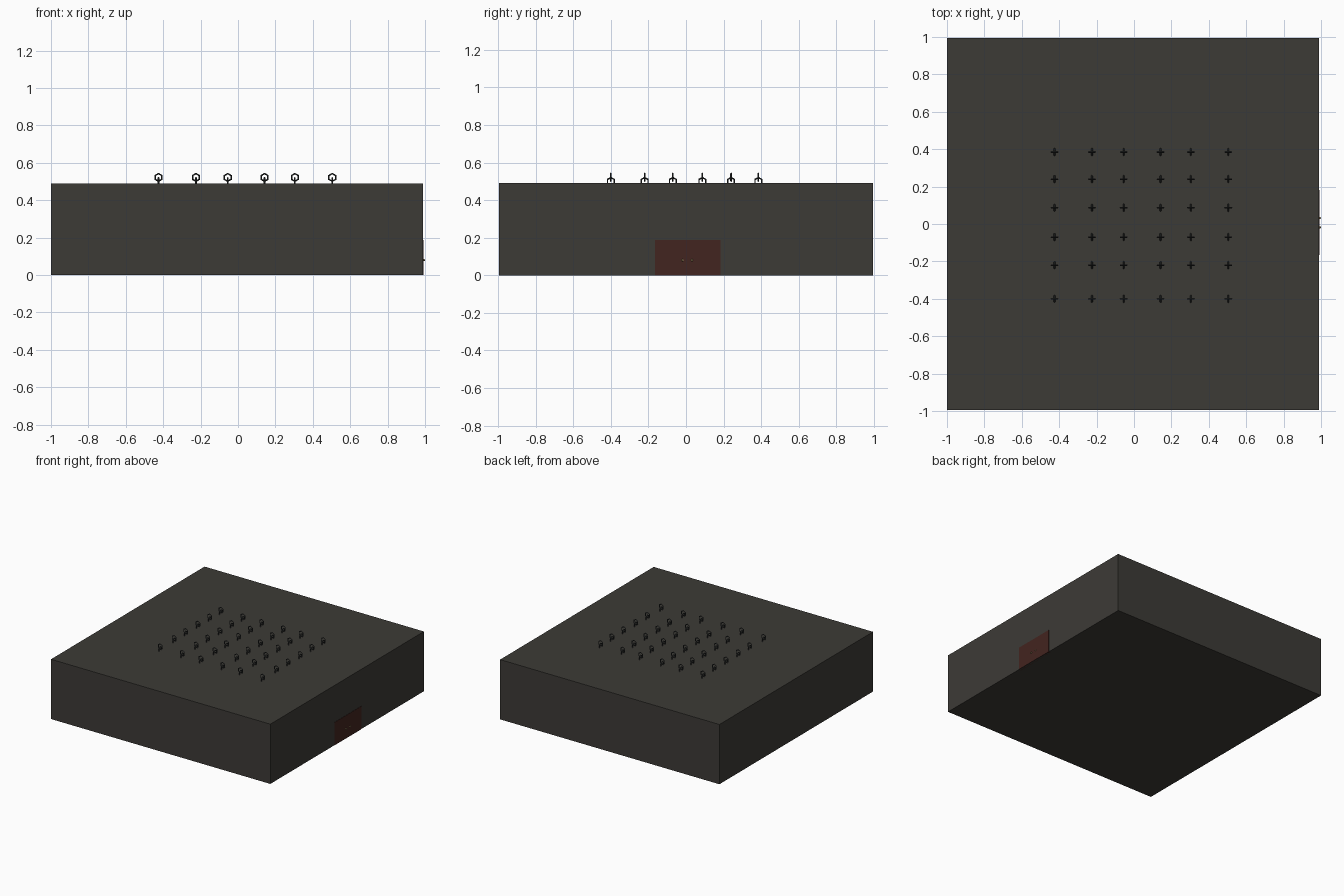
import bpy
from math import pi

if "Cube" in bpy.data.objects:
    bpy.data.objects.remove(bpy.data.objects["Cube"])


def material(name, rgb):
    m = bpy.data.materials.new(name)
    m.diffuse_color = (*rgb, 1)
    m.use_nodes = True
    m.node_tree.nodes["Principled BSDF"].inputs["Base Color"].default_value = m.diffuse_color
    return m


STONE = material("dark_stone", (0.046, 0.043, 0.037))
IRON = material("iron", (0.035, 0.04, 0.04))
RED = material("dark_red", (0.055, 0.018, 0.014))
BRASS = material("brass", (0.35, 0.28, 0.12))


def box(name, lo, hi, mat):
    bpy.ops.mesh.primitive_cube_add(
        size=1, location=[(a + b) / 2 for a, b in zip(lo, hi)])
    o = bpy.context.object
    o.name = name
    o.scale = [b - a for a, b in zip(lo, hi)]
    o.data.materials.append(mat)
    return o


def ring_mesh(name, rotation):
    # six-sided chain link, pointed at top and bottom
    bpy.ops.mesh.primitive_torus_add(
        major_segments=6, minor_segments=4,
        major_radius=0.0205, minor_radius=0.0045, rotation=rotation)
    o = bpy.context.object
    bpy.ops.object.transform_apply(location=False, rotation=True, scale=False)
    mesh = o.data
    mesh.name = name
    mesh.materials.append(IRON)
    bpy.data.objects.remove(o)
    return mesh


def place(name, mesh, loc):
    o = bpy.data.objects.new(name, mesh)
    o.location = loc
    bpy.context.collection.objects.link(o)


# Main block and the door panel set on its right side
box("block", (-1, -0.995, 0), (0.99, 0.995, 0.49), STONE)
box("door", (0.97, -0.165, 0), (0.992, 0.183, 0.188), RED)

# Pair of door knobs
for i, y in enumerate((-0.018, 0.032)):
    bpy.ops.mesh.primitive_uv_sphere_add(
        segments=8, ring_count=6, radius=0.006, location=(0.994, y, 0.08))
    knob = bpy.context.object
    knob.name = f"door_knob_{i}"
    knob.data.materials.append(BRASS)

# Grid of interlocked link pairs on the top: lower link half sunk, upper upright
upper = ring_mesh("upper_link", (pi / 2, pi / 2, 0))
lower = ring_mesh("lower_link", (0, pi / 2, 0))
for x in (-0.425, -0.225, -0.055, 0.142, 0.304, 0.504):
    for y in (-0.4, -0.22, -0.07, 0.087, 0.24, 0.385):
        place("lower_link", lower, (x, y, 0.5))
        place("upper_link", upper, (x, y, 0.522))
